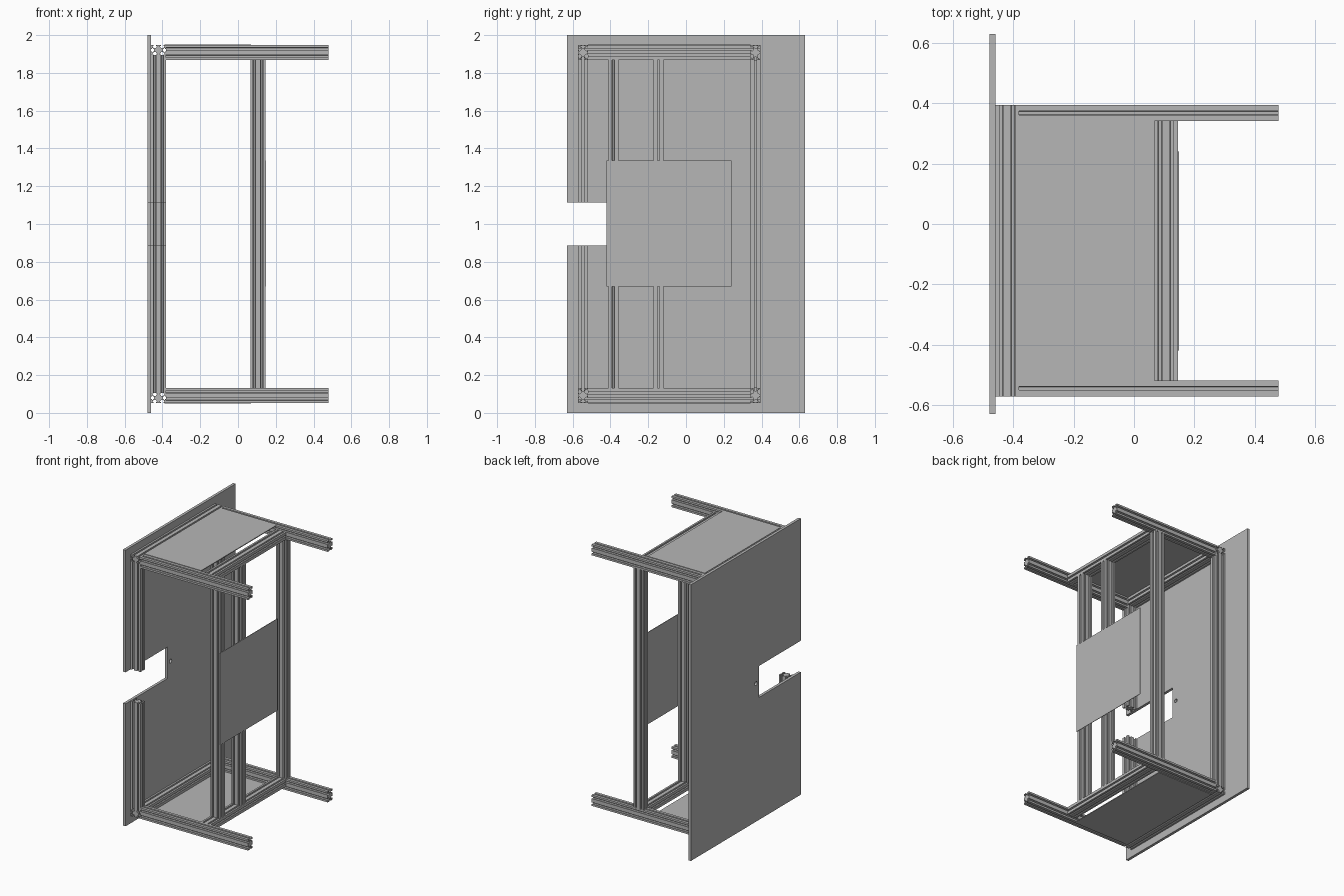
import bpy
import bmesh
from mathutils import Vector

if "Cube" in bpy.data.objects:
    bpy.data.objects.remove(bpy.data.objects["Cube"], do_unlink=True)

grey = bpy.data.materials.new("neutral grey")
grey.use_nodes = True
grey.diffuse_color = (0.47, 0.47, 0.47, 1)
grey.node_tree.nodes["Principled BSDF"].inputs["Base Color"].default_value = (0.47, 0.47, 0.47, 1)

AXES = {"x": Vector((1, 0, 0)), "y": Vector((0, 1, 0)), "z": Vector((0, 0, 1))}
WIDE, THIN = 0.079, 0.053
CELL = WIDE / 4


def prism(name, points, depth):
    """Extrude a flat outline along a vector."""
    bm = bmesh.new()
    face = bm.faces.new([bm.verts.new(p) for p in points])
    ext = bmesh.ops.extrude_face_region(bm, geom=[face], use_keep_orig=True)
    moved = [g for g in ext["geom"] if isinstance(g, bmesh.types.BMVert)]
    bmesh.ops.translate(bm, verts=moved, vec=depth)
    bmesh.ops.recalc_face_normals(bm, faces=bm.faces)
    mesh = bpy.data.meshes.new(name)
    bm.to_mesh(mesh)
    bm.free()
    mesh.materials.append(grey)
    obj = bpy.data.objects.new(name, mesh)
    bpy.context.collection.objects.link(obj)
    return obj


def slotted_profile():
    """Double-cell extrusion outline: two slots on wide sides, one on narrow."""
    slot = [(-0.006, 0), (-0.006, 0.004), (-0.014, 0.004), (-0.005, 0.016)]
    slot += [(-s, d) for s, d in reversed(slot)]
    w, t = WIDE / 2, THIN / 2
    sides = [((-w, -t), (1, 0), (CELL, 3 * CELL)), ((w, -t), (0, 1), (t,)),
             ((w, t), (-1, 0), (CELL, 3 * CELL)), ((-w, t), (0, -1), (t,))]
    out = []
    for (cx, cy), (dx, dy), centres in sides:
        out.append((cx, cy))
        for c in centres:
            for s, d in slot:
                out.append((cx + dx * (c + s) - dy * d, cy + dy * (c + s) + dx * d))
    return out


PROFILE = slotted_profile()


def beam(name, along, wide, centre, length):
    """Slotted beam starting at centre, running along one axis."""
    thin = ({"x", "y", "z"} - {along, wide}).pop()
    pts = [Vector(centre) + AXES[wide] * u + AXES[thin] * v for u, v in PROFILE]
    return prism(name, pts, AXES[along] * length)


def plate(name, low, high):
    (x0, y0, z0), (x1, y1, z1) = low, high
    pts = [(x0, y0, z0), (x1, y0, z0), (x1, y1, z0), (x0, y1, z0)]
    return prism(name, pts, (0, 0, z1 - z0))


FRONT_Y, BACK_Y = -0.545, 0.368
RAIL_X, BAR_X = -0.421, 0.106
LEG_X = RAIL_X + WIDE / 2

# Notched table panel with a small round hole beside the notch
outline = [(-0.63, 0), (0.63, 0), (0.63, 2), (-0.63, 2),
           (-0.63, 1.115), (-0.15, 1.115), (-0.15, 0.887), (-0.63, 0.887)]
panel = prism("table_panel", [(-0.48, y, z) for y, z in outline], (0.02, 0, 0))
bpy.ops.mesh.primitive_cylinder_add(vertices=24, radius=0.014, depth=0.1,
                                    location=(-0.47, -0.115, 1.0),
                                    rotation=(0, 1.5707963, 0))
cutter = bpy.context.object
cutter.name = "hole_cutter"
cutter.hide_render = True
cut = panel.modifiers.new("hole", "BOOLEAN")
cut.operation = "DIFFERENCE"
cut.solver = "EXACT"
cut.object = cutter
bpy.context.view_layer.objects.active = panel
bpy.ops.object.modifier_apply(modifier=cut.name)
bpy.data.objects.remove(cutter, do_unlink=True)

# Mirrored ends: legs, end rails, cross beams and end plates
for label, side in (("lower", -1), ("upper", 1)):
    def up(offset):
        return 1 + side * offset

    for place, y in (("front", FRONT_Y), ("back", BACK_Y)):
        beam(f"{label}_{place}_leg", "x", "z", (LEG_X, y, up(0.9075)), 0.48 - LEG_X)
    y0 = FRONT_Y - THIN / 2
    beam(f"{label}_end_rail", "y", "x", (RAIL_X, y0, up(0.9205)), BACK_Y - FRONT_Y + THIN)
    beam(f"{label}_cross_beam", "y", "x", (BAR_X, y0 + THIN, up(0.8945)),
         BACK_Y - FRONT_Y - THIN)
    z0, z1 = sorted((up(0.945), up(0.951)))
    plate(f"{label}_end_plate", (LEG_X - 0.008, FRONT_Y + THIN / 2, z0),
          (0.068, BACK_Y - THIN / 2, z1))
    # Front rail is split by the notch
    z0, z1 = sorted((up(0.115), up(0.894)))
    beam(f"{label}_front_rail", "z", "x", (RAIL_X, FRONT_Y, z0), z1 - z0)

# Full length rail and long bars
beam("back_rail", "z", "x", (RAIL_X, BACK_Y, 0.106), 1.788)
for label, y in (("front", -0.385), ("middle", -0.145), ("back", BACK_Y)):
    beam(f"{label}_bar", "z", "x", (BAR_X, y, 0.132), 1.736)

# Thin square panel fixed on the bars
plate("square_panel", (0.1455, -0.42, 0.67), (0.1495, 0.24, 1.335))
